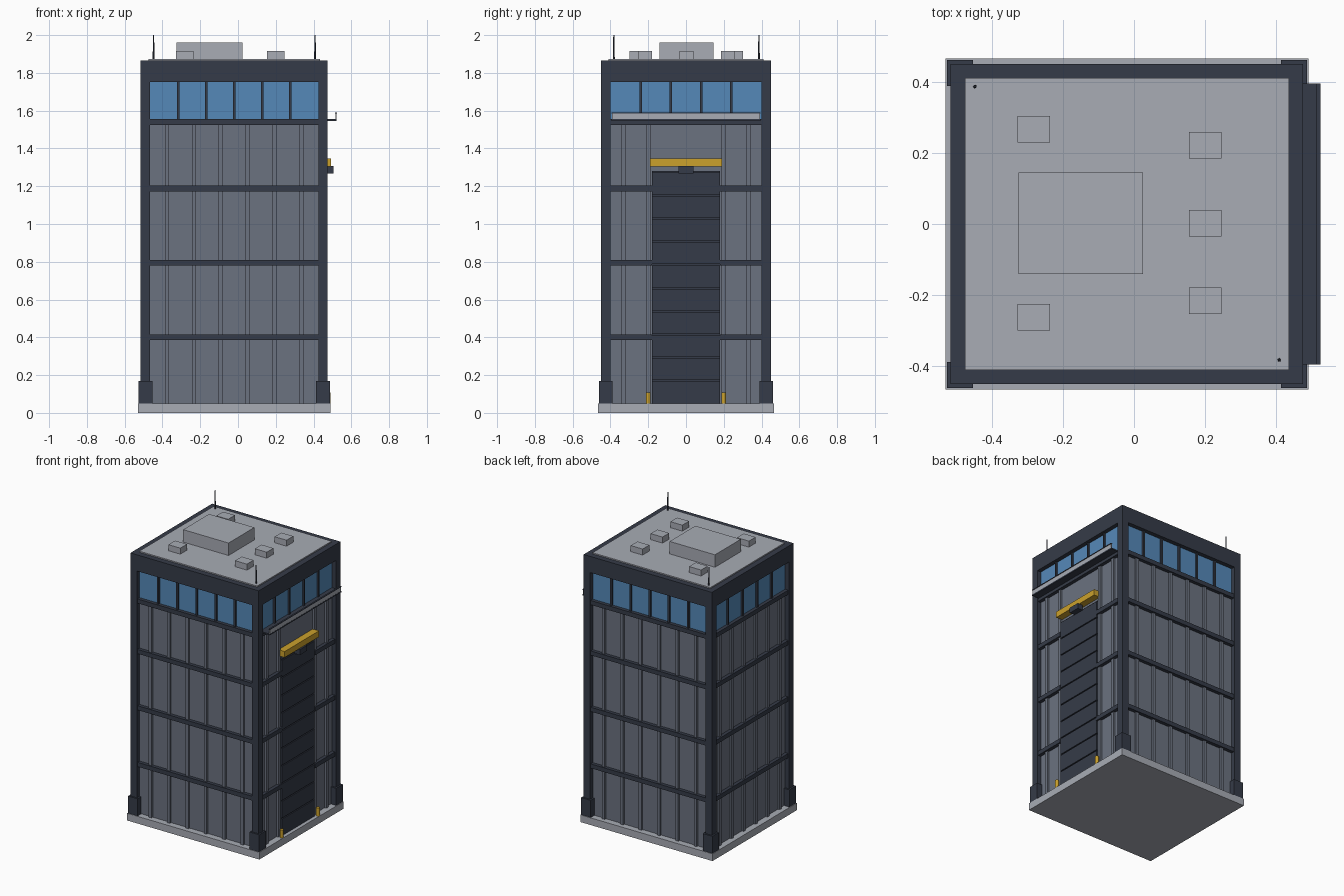
import bpy
import bmesh
from mathutils import Matrix, Vector

if "Cube" in bpy.data.objects:
    bpy.data.objects.remove(bpy.data.objects["Cube"], do_unlink=True)


def material(name, hex_code):
    rgb = [int(hex_code[i:i + 2], 16) / 255 for i in (0, 2, 4)]
    lin = [c / 12.92 if c <= 0.04045 else ((c + 0.055) / 1.055) ** 2.4 for c in rgb]
    mat = bpy.data.materials.new(name)
    mat.use_nodes = True
    mat.diffuse_color = (*lin, 1)
    bsdf = mat.node_tree.nodes["Principled BSDF"]
    bsdf.inputs["Base Color"].default_value = (*lin, 1)
    bsdf.inputs["Roughness"].default_value = 0.7
    return mat


DARK = material("dark steel", "353b48")
WALL = material("grey cladding", "6b7280")
GLASS = material("blue glass", "5589b9")
PALE = material("pale concrete", "a8acb5")
YELLOW = material("safety yellow", "cba12c")

CX = -0.02            # centre of the tower in x
HX, HY = 0.495, 0.45  # half sizes to the outside of the columns
COL = 0.05            # column width
RECESS = 0.03         # wall depth behind the columns
SLAB, EAVE, RIM = 0.05, 1.76, 1.865


def finish(name, bm, mat):
    mesh = bpy.data.meshes.new(name)
    bm.to_mesh(mesh)
    bm.free()
    mesh.materials.append(mat)
    obj = bpy.data.objects.new(name, mesh)
    bpy.context.collection.objects.link(obj)
    return obj


def boxes(name, mat, spans):
    """One object made of boxes, each given as (x0, x1, y0, y1, z0, z1)."""
    bm = bmesh.new()
    for x0, x1, y0, y1, z0, z1 in spans:
        mid = Vector((x0 + x1, y0 + y1, z0 + z1)) / 2
        size = Matrix.Diagonal((x1 - x0, y1 - y0, z1 - z0, 1))
        bmesh.ops.create_cube(bm, size=1, matrix=Matrix.Translation(mid) @ size)
    return finish(name, bm, mat)


def rods(name, mat, places, z0, z1, r0, r1, sides=8):
    bm = bmesh.new()
    for x, y in places:
        bmesh.ops.create_cone(bm, cap_ends=True, segments=sides, radius1=r0, radius2=r1,
                              depth=z1 - z0, matrix=Matrix.Translation((x, y, (z0 + z1) / 2)))
    return finish(name, bm, mat)


def on_side(side, u0, u1, d0, d1, z0, z1):
    """Box on a side: u runs along it, d is depth behind the column faces."""
    if side in ("front", "back"):
        s = -1 if side == "front" else 1
        y0, y1 = sorted((s * (HY - d0), s * (HY - d1)))
        return (CX + u0, CX + u1, y0, y1, z0, z1)
    s = -1 if side == "left_end" else 1
    x0, x1 = sorted((CX + s * (HX - d0), CX + s * (HX - d1)))
    return (x0, x1, u0, u1, z0, z1)


# Base, wall core and glazed top storey
boxes("base_slab", PALE, [(CX - 0.51, CX + 0.51, -0.465, 0.465, 0, SLAB)])
core = (CX - HX + RECESS, CX + HX - RECESS, -HY + RECESS, HY - RECESS)
boxes("wall_core", WALL, [(*core, SLAB, 1.54)])
boxes("window_glass", GLASS, [(*core, 1.54, EAVE)])

# Corner columns with flared feet
columns, feet = [], []
for sx in (-1, 1):
    for sy in (-1, 1):
        xs = sorted((CX + sx * HX, CX + sx * (HX - COL)))
        ys = sorted((sy * HY, sy * (HY - COL)))
        columns.append((*xs, *ys, SLAB, EAVE))
        xs = sorted((CX + sx * (HX + 0.011), CX + sx * (HX - 0.062)))
        ys = sorted((sy * (HY + 0.011), sy * (HY - 0.062)))
        feet.append((*xs, *ys, SLAB, 0.17))
boxes("corner_columns", DARK, columns)
boxes("column_feet", DARK, feet)

# Ribs, floor bands and window mullions on each side
DOOR = 0.18
for side in ("front", "back", "left_end", "door_side"):
    wide = side in ("front", "back")
    half = (HX if wide else HY) - COL
    step = 0.142 if wide else 0.132
    panes = 6 if wide else 5
    door = side == "door_side"
    ribs = [(i - 2.5) * step for i in range(6)]
    if door:
        ribs = [u for u in ribs if abs(u) > DOOR]
    boxes(side + "_ribs", WALL,
          [on_side(side, u - 0.011, u + 0.011, 0.016, RECESS + 0.005, SLAB, 1.53) for u in ribs])
    bands = []
    for z in (0.4, 0.795, 1.188, 1.54):
        runs = [(-half, -DOOR), (DOOR, half)] if door and z < 1.5 else [(-half, half)]
        bands += [on_side(side, a, b, 0.006, RECESS + 0.005, z - 0.015, z + 0.015) for a, b in runs]
    boxes(side + "_bands", DARK, bands)
    pitch = 2 * half / panes
    boxes(side + "_mullions", DARK,
          [on_side(side, u - 0.007, u + 0.007, 0.018, RECESS + 0.005, 1.55, EAVE)
           for u in [-half + pitch * i for i in range(1, panes)]])

# Parapet and roof deck
boxes("parapet", DARK, [(CX - HX, CX + HX, -HY, HY, 1.752, RIM)])
boxes("roof_deck", PALE, [(CX - 0.455, CX + 0.455, -0.41, 0.41, RIM - 0.01, 1.873)])

# Roof plant and masts
boxes("roof_plant_room", PALE, [(-0.325, 0.025, -0.14, 0.145, 1.87, 1.96)])
boxes("roof_vents", PALE,
      [(x - 0.046, x + 0.046, y - 0.037, y + 0.037, 1.87, 1.915)
       for x, y in ((-0.282, 0.266), (-0.282, -0.262), (0.2, 0.221), (0.2, 0.002), (0.2, -0.216))])
rods("roof_masts", DARK, [(-0.447, 0.386), (0.408, -0.382)], 1.87, 2.0, 0.005, 0.003)

# Tall sectional door
SECTIONS = 10
tall = (1.28 - SLAB) / SECTIONS
boxes("door_backing", DARK, [on_side("door_side", -DOOR, DOOR, 0.018, RECESS + 0.005, SLAB, 1.28)])
boxes("door_sections", DARK,
      [on_side("door_side", -DOOR, DOOR, 0.010, 0.02, SLAB + i * tall, SLAB + (i + 1) * tall - 0.008)
       for i in range(SECTIONS)])

# Hoist beam, trolley and bollards by the door
boxes("hoist_beam", YELLOW, [on_side("door_side", -0.19, 0.19, -0.018, RECESS, 1.305, 1.347)])
boxes("hoist_trolley", DARK, [on_side("door_side", -0.04, 0.04, -0.03, 0.01, 1.268, 1.306)])
rods("bollards", YELLOW, [(0.478, -0.2), (0.478, 0.2)], 0.035, 0.107, 0.012, 0.012, 12)

# Service ledge with toe board and rail
boxes("service_ledge", DARK, [(0.44, 0.522, -0.395, 0.395, 1.546, 1.555)])
boxes("ledge_toe_board", PALE, [(0.515, 0.521, -0.393, 0.393, 1.555, 1.584)])
boxes("ledge_rail", DARK, [(0.513, 0.524, -0.395, 0.395, 1.584, 1.589)])
